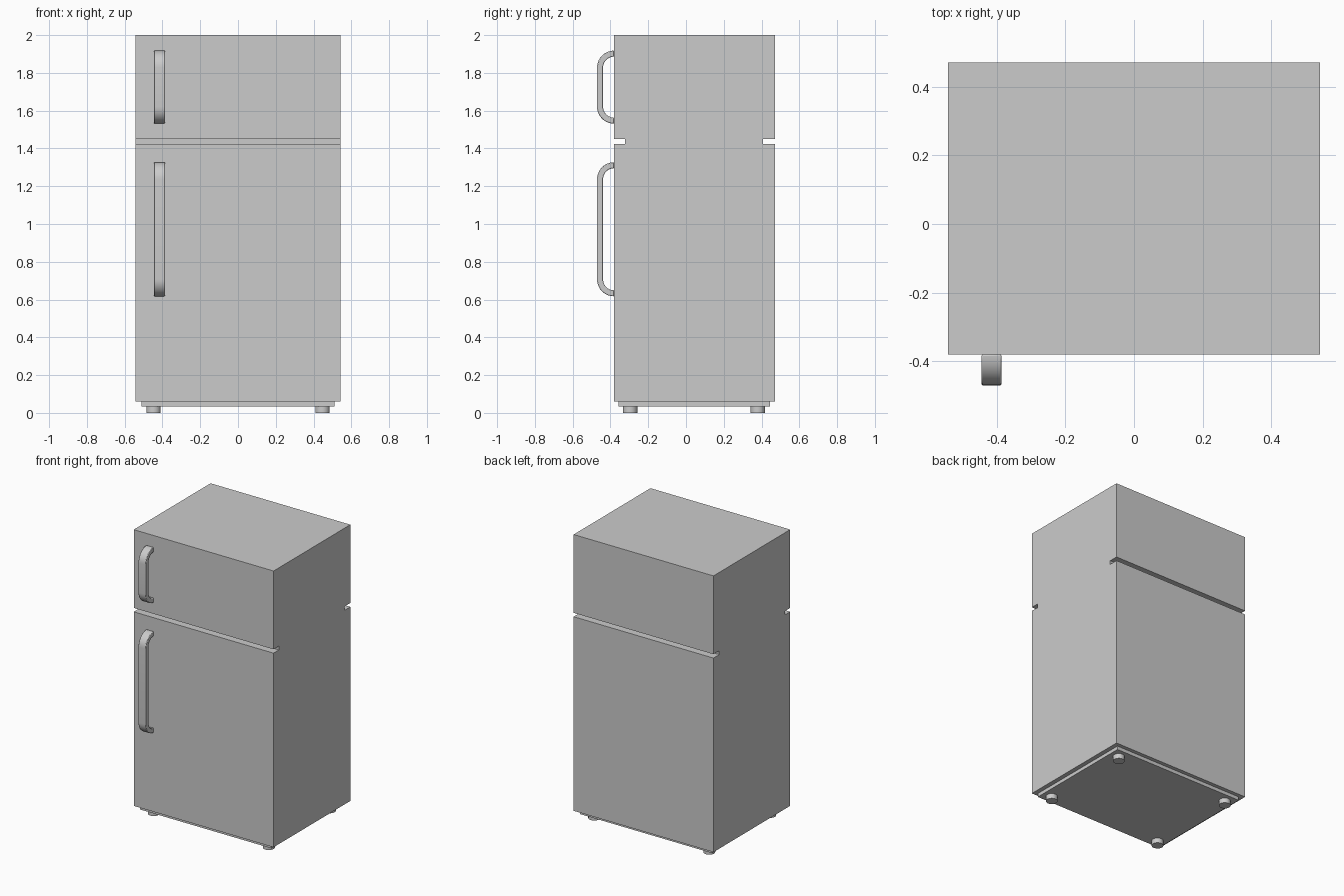
import bpy, bmesh, math

if "Cube" in bpy.data.objects:
    bpy.data.objects.remove(bpy.data.objects["Cube"])

W = 0.543                 # half width of the cabinet
Y0, Y1 = -0.381, 0.471    # door face and back face


def finish(name, bm):
    bmesh.ops.recalc_face_normals(bm, faces=bm.faces[:])
    mesh = bpy.data.meshes.new(name)
    bm.to_mesh(mesh)
    bm.free()
    ob = bpy.data.objects.new(name, mesh)
    bpy.context.collection.objects.link(ob)
    return ob


def smooth(ob):
    bpy.ops.object.select_all(action='DESELECT')
    ob.select_set(True)
    bpy.context.view_layer.objects.active = ob
    bpy.ops.object.shade_smooth_by_angle(angle=math.radians(35))


def box(name, hx, y0, y1, z0, z1):
    bm = bmesh.new()
    bmesh.ops.create_cube(bm, size=1)
    for v in bm.verts:
        v.co = (v.co.x * 2 * hx,
                (y0 + y1) / 2 + v.co.y * (y1 - y0),
                (z0 + z1) / 2 + v.co.z * (z1 - z0))
    return finish(name, bm)


def handle(name, z0, z1, x0=-0.445, x1=-0.387, r=0.09, t=0.032, n=10):
    # bracket profile in the y-z plane: outer outline, then inner one back
    def outline(rad):
        top, bottom = [], []
        for i in range(n + 1):
            a = math.pi / 2 * i / n
            y = Y0 - rad * math.sin(a)
            top.append((y, z1 - r + rad * math.cos(a)))
            bottom.append((y, z0 + r - rad * math.cos(a)))
        return top + bottom[::-1]
    outer, inner = outline(r), outline(r - t)
    bm = bmesh.new()
    rings = []
    for o, i in zip(outer, inner):
        rings.append([bm.verts.new((x, *p)) for x, p in
                      ((x0, o), (x1, o), (x1, i), (x0, i))])
    for a, b in zip(rings, rings[1:]):
        for k in range(4):
            m = (k + 1) % 4
            bm.faces.new((a[k], a[m], b[m], b[k]))
    bm.faces.new(rings[0])
    bm.faces.new(rings[-1])
    ob = finish(name, bm)
    # slightly softened long edges
    mod = ob.modifiers.new("soft_edges", 'BEVEL')
    mod.width = 0.004
    mod.segments = 2
    mod.limit_method = 'ANGLE'
    mod.angle_limit = math.radians(60)
    smooth(ob)


# cabinet: lower fridge, recessed neck, upper freezer, base plate
box("fridge_compartment", W, Y0, Y1, 0.06, 1.423)
box("neck", W, -0.322, 0.408, 1.423, 1.45)
box("freezer_compartment", W, Y0, Y1, 1.45, 2.0)
box("base_plate", 0.512, -0.358, 0.444, 0.035, 0.06)

# door handles
handle("freezer_handle", 1.531, 1.918)
handle("fridge_handle", 0.617, 1.327)

# four round feet
for side, x in (("left", -0.447), ("right", 0.447)):
    for end, y in (("front", -0.296), ("back", 0.38)):
        bm = bmesh.new()
        bmesh.ops.create_cone(bm, cap_ends=True, segments=32,
                              radius1=0.038, radius2=0.038, depth=0.035)
        bmesh.ops.translate(bm, verts=bm.verts, vec=(x, y, 0.0175))
        smooth(finish(f"{end}_{side}_foot", bm))
